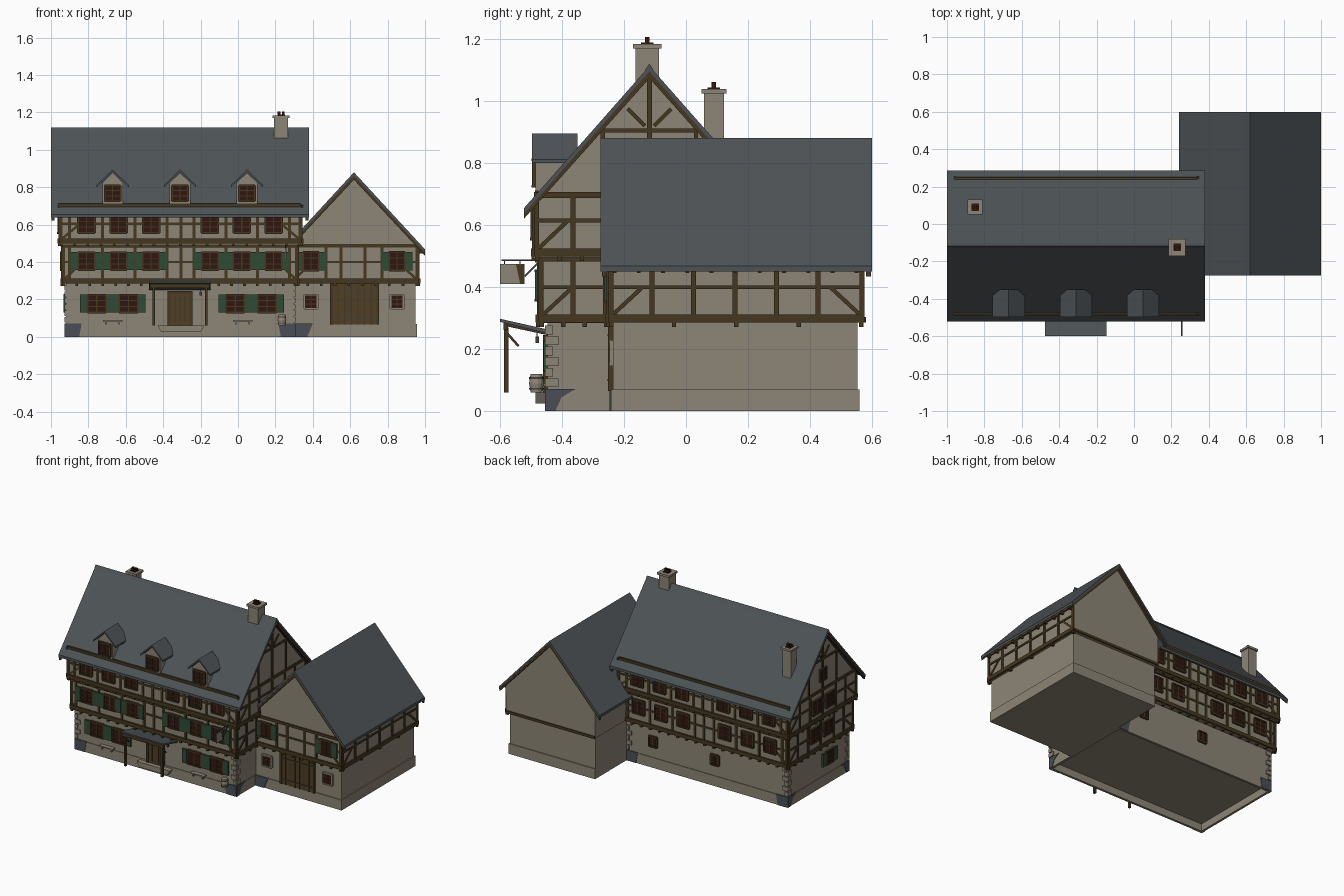
import bpy, bmesh, math
from mathutils import Matrix

if "Cube" in bpy.data.objects:
    bpy.data.objects.remove(bpy.data.objects["Cube"])

COLOURS = {
    "plaster": (0.27, 0.235, 0.18), "slate": (0.075, 0.086, 0.094),
    "timber": (0.06, 0.038, 0.014), "glass": (0.03, 0.008, 0.005),
    "green": (0.028, 0.07, 0.036), "base_stone": (0.068, 0.076, 0.092),
    "door_wood": (0.08, 0.05, 0.018), "iron": (0.05, 0.05, 0.05),
}
mats = {}
for key, rgb in COLOURS.items():
    m = bpy.data.materials.new(key)
    m.use_nodes = True
    m.diffuse_color = (*rgb, 1)
    m.node_tree.nodes["Principled BSDF"].inputs["Base Color"].default_value = (*rgb, 1)
    mats[key] = m

parts = {}


def mesh_of(name, mat):
    if name not in parts:
        parts[name] = (bmesh.new(), mat)
    return parts[name][0]


# A face is (axis of u, plane position, outward sign); d is depth outward
def prism(name, mat, face, pts, d0, d1):
    bm = mesh_of(name, mat)
    axis, plane, sign = face

    def ring(d):
        p = plane + sign * d
        return [bm.verts.new((u, p, z) if axis == "x" else (p, u, z)) for u, z in pts]
    a, b = ring(d0), ring(d1)
    bm.faces.new(a)
    bm.faces.new(b[::-1])
    for i in range(len(a)):
        j = (i + 1) % len(a)
        bm.faces.new((a[j], a[i], b[i], b[j]))


def rect(name, mat, face, u0, u1, z0, z1, d0, d1):
    prism(name, mat, face, [(u0, z0), (u1, z0), (u1, z1), (u0, z1)], d0, d1)


def box(name, mat, x0, x1, y0, y1, z0, z1):
    rect(name, mat, ("x", 0, 1), x0, x1, z0, z1, y0, y1)


def bar(name, face, u0, z0, u1, z1, w=0.016, d=0.006, mat="timber"):
    n = math.hypot(u1 - u0, z1 - z0)
    a, b = -(z1 - z0) / n * w / 2, (u1 - u0) / n * w / 2
    prism(name, mat, face, [(u0 + a, z0 + b), (u1 + a, z1 + b),
                            (u1 - a, z1 - b), (u0 - a, z0 - b)], -0.004, d)


def sides(x0, x1, y0, y1):
    return {"front": ("x", y0, -1), "back": ("x", y1, 1),
            "left": ("y", x0, -1), "right": ("y", x1, 1)}


def window(face, u, z, w=0.09, h=0.095, shutters=False, trim="timber"):
    rect("window_panes", "glass", face, u - w/2, u + w/2, z - h/2, z + h/2, -0.002, 0.007)
    for s in (-1, 1):
        bar("window_frames_" + trim, face, u + s*w/2, z - h/2, u + s*w/2, z + h/2, 0.009, 0.011, trim)
        bar("window_frames_" + trim, face, u - w/2, z + s*h/2, u + w/2, z + s*h/2, 0.009, 0.013, trim)
        bar("window_bars", face, u - w/2, z + s*h/6, u + w/2, z + s*h/6, 0.004, 0.009)
        if shutters:
            c = u + s * (w/2 + 0.022)
            rect("shutters", "green", face, c - 0.018, c + 0.018, z - h/2, z + h/2, 0, 0.012)
    bar("window_bars", face, u, z - h/2, u, z + h/2, 0.006, 0.01)


# Timber framing of one storey: sills, rail, posts, corner braces, joist ends
def framing(face, u0, u1, z0, z1, posts, rail, joists=0.07):
    n = "timber_framing"
    bar(n, face, u0, z0 + 0.012, u1, z0 + 0.012, 0.026, 0.01)
    bar(n, face, u0, z1 - 0.008, u1, z1 - 0.008, 0.018, 0.008)
    bar(n, face, u0, rail, u1, rail, 0.012)
    for u in [u0 + 0.008, u1 - 0.008] + posts:
        bar(n, face, u, z0, u, z1)
    for u, s in ((u0, 1), (u1, -1)):
        bar(n, face, u + s*0.015, z0 + 0.025, u + s*0.11, rail, 0.013, 0.005)
    count = int((u1 - u0) / joists)
    for i in range(count + 1):
        u = u0 + 0.01 + i * (u1 - u0 - 0.02) / count
        rect("joist_ends", "timber", face, u - 0.007, u + 0.007, z0 - 0.015, z0 + 0.002, -0.012, 0.008)


# Two roof slopes with bargeboards; d runs along the ridge
def gable_roof(name, face, uc, zr, half, ze, d0, d1, t=0.018, boards=True):
    for s in (-1, 1):
        e = uc + s * half
        prism(name, "slate", face, [(uc, zr), (e, ze), (e, ze - t), (uc, zr - t)], d0, d1)
        for a, b in ((d0 + 0.004, d0 + 0.02), (d1 - 0.02, d1 - 0.004)):
            if boards:
                prism("bargeboards", "timber", face, [(uc, zr - t), (e, ze - t),
                      (e, ze - t - 0.016), (uc, zr - t - 0.022)], a, b)


XU, YU = ("x", 0, 1), ("y", 0, 1)
YC = -0.118

# Main house: hollow foot, ground floor and two jettied storeys
G, F1, F2 = (-0.92, 0.30, -0.447, 0.211), (-0.94, 0.32, -0.475, 0.239), (-0.955, 0.34, -0.49, 0.254)
box("ground_floor", "plaster", *G, 0.05, 0.29)
g, f1, f2 = sides(*G), sides(*F1), sides(*F2)
for k, f in g.items():
    lo, hi = (G[0], G[1]) if f[0] == "x" else (G[2], G[3])
    rect("plinth", "plaster", f, lo - 0.004, hi + 0.004, 0, 0.07, -0.012, 0.004)
    # Dark stone at the base and alternating quoins at each corner
    for u, s in ((lo - 0.004, 1), (hi + 0.004, -1)):
        shape = [(0, 0), (0, 0.072), (0.095, 0.072), (0.05, 0.045), (0.03, 0)]
        if f[0] == "x":
            shape = [(0, 0), (0, 0.072), (0.088, 0.072), (0.075, 0)]
        prism("base_corner_stones", "base_stone", f, [(u + s*a, z) for a, z in shape], 0, 0.007)
        for i in range(6):
            w = 0.04 if i % 2 == (f[0] == "x") else 0.022
            rect("quoins", "plaster", f, min(u, u + s*w), max(u, u + s*w),
                 0.078 + i*0.034, 0.106 + i*0.034, -0.004, 0.008)
box("first_floor", "plaster", *F1, 0.285, 0.50)
box("second_floor", "plaster", *F2, 0.495, 0.66)
prism("main_gable", "plaster", YU, [(F2[2], 0.655), (F2[3], 0.655), (YC, 1.085)], F2[0], F2[1])

cols = [-0.81, -0.638, -0.465, -0.15, 0.02, 0.19]
posts = [-0.9, -0.724, -0.55, -0.38, -0.305, -0.235, -0.065, 0.105, 0.275]
for k in ("front", "back"):
    framing(f1[k], F1[0], F1[1], 0.287, 0.50, posts, 0.40)
    framing(f2[k], F2[0], F2[1], 0.50, 0.67, posts, 0.605)
    bar("timber_framing", f1[k], F1[0], 0.492, F1[1], 0.492, 0.026, 0.012)
    for u in cols:
        window(f1[k], u, 0.405, shutters=(k == "front"))
        window(f2[k], u, 0.603)
for u in (-0.755, -0.585, -0.015, 0.155):
    window(g["front"], u, 0.178, 0.1, 0.095, True)
for u in (-0.37, 0.10):
    window(g["back"], u, 0.18, 0.06, 0.07)

for k in ("left", "right"):
    framing(f1[k], F1[2], F1[3], 0.287, 0.50, [-0.365, -0.26, -0.118, 0.02, 0.13], 0.40)
    framing(f2[k], F2[2], F2[3], 0.50, 0.705, [-0.365, -0.26, -0.118, 0.02, 0.13], 0.615)
    f = f2[k]
    bar("timber_framing", f, -0.28, 0.905, 0.045, 0.905, 0.014)
    bar("timber_framing", f, YC, 0.7, YC, 1.07, 0.016)
    for s in (-1, 1):
        bar("timber_framing", f, YC + s*0.15, 0.7, YC + s*0.15, 0.9, 0.014)
        bar("timber_framing", f, YC + s*0.015, 0.92, YC + s*0.07, 0.975, 0.012)
window(g["left"], -0.24, 0.18, 0.08, 0.09, True)
for u in (-0.19, -0.05):
    window(f1["left"], u, 0.405)
    window(f2["left"], u, 0.603)
window(f2["left"], YC, 0.8, 0.07, 0.08)

# Main roof with ridge cap and snow rails
gable_roof("main_roof", YU, YC, 1.113, 0.404, 0.655, -1, 0.38)
prism("ridge_cap", "slate", YU, [(YC - 0.014, 1.1), (YC, 1.12), (YC + 0.014, 1.1)], -1, 0.38)
for y in (YC - 0.363, YC + 0.363):
    box("snow_rails", "timber", -0.96, 0.335, y - 0.006, y + 0.006, 0.69, 0.712)

# Dormers
front0 = ("x", 0, -1)
for x in (-0.67, -0.31, 0.048):
    prism("dormer_walls", "plaster", front0, [(x - 0.055, 0.69), (x + 0.055, 0.69),
          (x + 0.055, 0.825), (x, 0.878), (x - 0.055, 0.825)], 0.37, 0.485)
    gable_roof("dormer_roofs", front0, x, 0.895, 0.086, 0.812, 0.35, 0.496, 0.012, False)
    window(("x", -0.485, -1), x, 0.768, 0.085, 0.085)

# Chimneys
for x, y, w, top in ((0.23, -0.125, 0.038, 1.17), (-0.85, 0.09, 0.032, 1.025)):
    box("chimneys", "plaster", x - w, x + w, y - w, y + w, 0.8, top)
    box("chimney_caps", "plaster", x - w - 0.008, x + w + 0.008, y - w - 0.008, y + w + 0.008, top, top + 0.014)
    box("chimney_flues", "glass", x - 0.02, x + 0.02, y - 0.02, y + 0.02, top, top + 0.018)
    for s in (-1, 1):
        box("chimney_pots", "glass", x + s*0.011 - 0.007, x + s*0.011 + 0.007, y - 0.007, y + 0.007, top, top + 0.036)

# Side wing
W, WU = (0.30, 0.95, -0.235, 0.553), (0.29, 0.965, -0.25, 0.575)
w, wu = sides(*W), sides(*WU)
box("wing_ground_floor", "plaster", *W, 0, 0.29)
box("wing_plinth", "plaster", W[0], W[1] + 0.007, W[2] - 0.007, W[3] + 0.007, 0, 0.07)
prism("wing_upper_floor", "plaster", XU, [(WU[0], 0.287), (WU[1], 0.287), (WU[1], 0.475),
      (0.62, 0.86), (WU[0], 0.49)], WU[2], WU[3])
framing(wu["front"], WU[0], WU[1], 0.287, 0.495, [0.47, 0.55, 0.68, 0.77], 0.40)
framing(wu["right"], WU[2], WU[3], 0.287, 0.475, [-0.11 + 0.134*i for i in range(5)], 0.40, 0.2)
bar("timber_framing", wu["back"], WU[0], 0.295, WU[1], 0.295, 0.018)
for i in range(11):
    y = -0.23 + i * 0.078
    box("rafter_ends", "timber", 0.96, 0.99, y - 0.006, y + 0.006, 0.445, 0.468)
gable_roof("wing_roof", XU, 0.62, 0.88, 0.38, 0.468, -0.275, 0.6)
for x in (0.39, 0.85):
    window(wu["front"], x, 0.405, 0.085, 0.1, True)
    window(w["front"], x, 0.188, 0.07, 0.075, False, "plaster")
prism("base_corner_stones", "base_stone", w["front"], [(0.3, 0), (0.3, 0.072), (0.4, 0.072), (0.37, 0)], 0.006, 0.012)

# Barn door with planks and strap hinges
rect("barn_door", "door_wood", w["front"], 0.5, 0.748, 0.065, 0.285, 0, 0.012)
for i in range(8):
    x = 0.5 + i * 0.0354
    bar("barn_door_battens", w["front"], x, 0.065, x, 0.285, 0.006 if i not in (0, 7) else 0.014, 0.016)
for z in (0.1, 0.245):
    bar("door_hinges", w["front"], 0.505, z, 0.743, z, 0.006, 0.018, "iron")

# Front door and step
fd = g["front"]
rect("front_door", "door_wood", fd, -0.365, -0.255, 0.06, 0.235, 0, 0.008)
for x in (-0.37, -0.25):
    bar("door_frame", fd, x, 0.06, x, 0.24, 0.016, 0.014)
bar("door_frame", fd, -0.378, 0.237, -0.242, 0.237, 0.018, 0.014)
for x in (-0.335, -0.31, -0.285):
    bar("door_frame", fd, x, 0.075, x, 0.22, 0.006, 0.011)
prism("door_step", "plaster", fd, [(-0.41, 0.025), (-0.2, 0.025), (-0.18, 0.06), (-0.43, 0.06)], 0, 0.038)

# Porch canopy on two posts
prism("porch_roof", "slate", YU, [(-0.6, 0.298), (-0.44, 0.262), (-0.44, 0.248), (-0.6, 0.288)], -0.475, -0.147)
box("porch_beam", "timber", -0.47, -0.152, -0.588, -0.574, 0.262, 0.284)
for x in (-0.45, -0.17):
    box("porch_posts", "timber", x - 0.007, x + 0.007, -0.587, -0.573, 0.06, 0.27)
    bar("porch_braces", ("y", x, 1), -0.58, 0.255, -0.54, 0.21, 0.008, 0.004)
    bar("porch_braces", ("y", x, 1), -0.58, 0.28, -0.44, 0.25, 0.012, 0.004)
box("lantern", "iron", -0.205, -0.193, -0.486, -0.474, 0.22, 0.24)
box("lantern", "iron", -0.201, -0.197, -0.482, -0.478, 0.238, 0.26)

# Benches
for x in (-0.67, 0.025):
    box("benches", "plaster", x - 0.052, x + 0.052, -0.48, -0.452, 0.082, 0.09)
    for s in (-1, 1):
        box("benches", "plaster", x + s*0.036 - 0.004, x + s*0.036 + 0.004, -0.476, -0.456, 0.065, 0.082)

# Barrel with hoops
for i, (r0, r1) in enumerate(((0.019, 0.024), (0.024, 0.019))):
    bmesh.ops.create_cone(mesh_of("barrel", "plaster"), cap_ends=True, segments=14, radius1=r0, radius2=r1,
                          depth=0.03, matrix=Matrix.Translation((0.235, -0.482, 0.075 + i*0.03)))
for z in (0.073, 0.107):
    bmesh.ops.create_cone(mesh_of("barrel_hoops", "iron"), cap_ends=True, segments=14, radius1=0.0235,
                          radius2=0.0235, depth=0.005, matrix=Matrix.Translation((0.235, -0.482, z)))

# Hanging sign on a bracket
sign = ("y", 0.255, 1)
rect("hanging_sign", "plaster", sign, -0.6, -0.52, 0.41, 0.475, -0.003, 0.003)
prism("sign_panel", "timber", sign, [(-0.535, 0.412), (-0.522, 0.412), (-0.522, 0.473), (-0.548, 0.473)], -0.005, 0.005)
bar("sign_bracket", sign, -0.595, 0.487, -0.47, 0.487, 0.005, 0.003, "iron")
bar("sign_bracket", sign, -0.52, 0.435, -0.472, 0.483, 0.005, 0.003, "iron")
for y in (-0.585, -0.535):
    bar("sign_bracket", sign, y, 0.472, y, 0.487, 0.003, 0.002, "iron")

for name, (bm, mat) in parts.items():
    bmesh.ops.recalc_face_normals(bm, faces=bm.faces)
    me = bpy.data.meshes.new(name)
    bm.to_mesh(me)
    bm.free()
    me.materials.append(mats[mat])
    bpy.context.collection.objects.link(bpy.data.objects.new(name, me))
